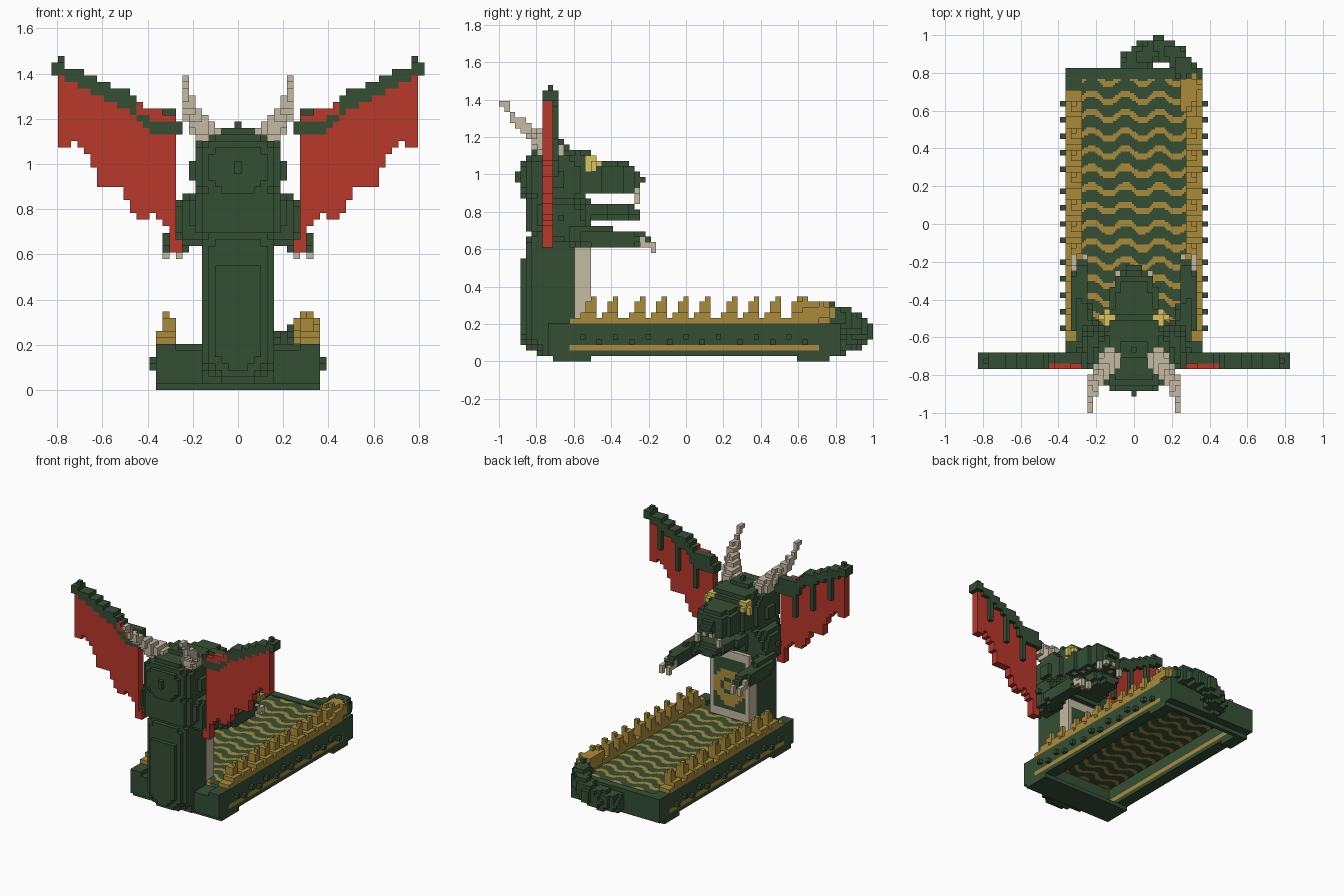
import bpy, bmesh, math
from mathutils import Vector

if "Cube" in bpy.data.objects:
    bpy.data.objects.remove(bpy.data.objects["Cube"])

V = 2 / 69  # cell size of the block style


def material(name, rgb):
    m = bpy.data.materials.new(name)
    m.diffuse_color = (*rgb, 1)
    m.use_nodes = True
    m.node_tree.nodes["Principled BSDF"].inputs["Base Color"].default_value = m.diffuse_color
    return m


GREEN, RED, GOLD, BONE, YELLOW = range(5)
MATS = [material("dark green", (0.036, 0.078, 0.036)),
        material("wing red", (0.49, 0.040, 0.024)),
        material("old gold", (0.40, 0.26, 0.042)),
        material("bone", (0.56, 0.49, 0.36)),
        material("eye yellow", (0.70, 0.55, 0.11))]

SIDES = [((1, 0, 0), ((1, 0, 0), (1, 1, 0), (1, 1, 1), (1, 0, 1))),
         ((-1, 0, 0), ((0, 0, 0), (0, 0, 1), (0, 1, 1), (0, 1, 0))),
         ((0, 1, 0), ((0, 1, 0), (0, 1, 1), (1, 1, 1), (1, 1, 0))),
         ((0, -1, 0), ((0, 0, 0), (1, 0, 0), (1, 0, 1), (0, 0, 1))),
         ((0, 0, 1), ((0, 0, 1), (1, 0, 1), (1, 1, 1), (0, 1, 1))),
         ((0, 0, -1), ((0, 0, 0), (0, 1, 0), (1, 1, 0), (1, 0, 0)))]


class Blocks:
    """A part made of cubic cells; only outer faces are built."""

    def __init__(self, name):
        self.name, self.cells = name, {}

    def box(self, mat, x, y, z, test=None, mirror=True):
        r = lambda a, s: range(math.ceil(a[0] / V - s - 1e-6), math.floor(a[1] / V - s + 1e-6) + 1)
        for i in r(x, 0):
            for j in r(y, 0):
                for k in r(z, 0.5):
                    if test is None or test(i * V, j * V, (k + .5) * V):
                        self.cells[i, j, k] = mat
                        if mirror:
                            self.cells[-i, j, k] = mat

    def ball(self, mat, c, h, e=2, mirror=True):
        b = [(c[n] - h[n], c[n] + h[n]) for n in range(3)]
        self.box(mat, *b, lambda *p: sum(abs((p[n] - c[n]) / h[n]) ** e for n in range(3)) <= 1, mirror)

    def tube(self, mat, pts, r0, r1, mirror=True):
        n = (len(pts) - 1) * 12
        for s in range(n + 1):
            i = min(s // 12, len(pts) - 2)
            c = Vector(pts[i]).lerp(Vector(pts[i + 1]), s / 12 - i)
            r = r0 + (r1 - r0) * s / n
            self.ball(mat, c, (r, r, r), 2, mirror)
            q = (round(c.x / V), round(c.y / V), math.floor(c.z / V))
            self.cells[q] = mat
            if mirror:
                self.cells[-q[0], q[1], q[2]] = mat

    def build(self):
        verts, faces, idx = {}, [], []
        for (i, j, k), m in self.cells.items():
            for d, quad in SIDES:
                if (i + d[0], j + d[1], k + d[2]) not in self.cells:
                    faces.append([verts.setdefault((i + a, j + b, k + c), len(verts)) for a, b, c in quad])
                    idx.append(m)
        me = bpy.data.meshes.new(self.name)
        me.from_pydata([((a - .5) * V, (b - .5) * V, c * V) for a, b, c in verts], [], faces)
        finish(me, self.name, idx)


def finish(me, name, idx):
    used = sorted(set(idx))
    for m in used:
        me.materials.append(MATS[m])
    for p, m in zip(me.polygons, idx):
        p.material_index = used.index(m)
    bpy.context.collection.objects.link(bpy.data.objects.new(name, me))


def inside(poly, a, b):
    hit = False
    for (x0, y0), (x1, y1) in zip(poly, poly[1:] + poly[:1]):
        if (y0 > b) != (y1 > b) and a < (x1 - x0) * (b - y0) / (y1 - y0) + x0:
            hit = not hit
    return hit


# bed frame: hollow, with rails, end boards, feet, gold stripes and studs
p = Blocks("bed_frame")
p.box(GREEN, (.275, .37), (-.73, .82), (.03, .19))
p.box(GREEN, (0, .37), (.77, .82), (.03, .19))
p.box(GREEN, (0, .37), (-.73, -.6), (.03, .16))
p.box(GREEN, (0, .37), (-.70, -.50), (0, .03))
p.box(GREEN, (.275, .37), (.59, .78), (0, .03))
p.box(GREEN, (0, .37), (.74, .78), (0, .03))
p.box(GOLD, (.275, .37), (-.62, .72), (.17, .22))
p.box(GREEN, (.345, .37), (-.62, .72), (.17, .19))
p.box(GOLD, (.275, .37), (-.62, .71), (.058, .09))
for n in range(14):
    y, z = -.565 + n * .0935, .115 if n % 2 else .144
    p.box(GREEN, (.37, .395), (y - .0145, y + .0145), (z - .0145, z + .0144))
p.build()

# gold spikes along both rails
p = Blocks("rail_spikes")
for n in range(10):
    y = round((-.49 + n * .124) / V) * V
    p.box(GOLD, (.275, .355), (y - 2.1 * V, y + .1 * V), (.215, .262))
    p.box(GOLD, (.285, .345), (y - 1.1 * V, y + .1 * V), (.215, .305))
    p.box(GOLD, (.305, .33), (y - .1 * V, y + .1 * V), (.215, .35))
p.build()

# blanket: thin double sheet with wavy gold rows
bm = bmesh.new()
NX, NY, X0, Y0, Y1 = 54, 130, .275, -.60, .79
idx = []
for z in (.195, .168):
    g = [[bm.verts.new((-X0 + 2 * X0 * i / NX, Y0 + (Y1 - Y0) * j / NY, z)) for j in range(NY + 1)]
         for i in range(NX + 1)]
    for i in range(NX):
        for j in range(NY):
            q = [g[i][j], g[i + 1][j], g[i + 1][j + 1], g[i][j + 1]]
            bm.faces.new(q if z > .18 else q[::-1])
            x, y = -X0 + 2 * X0 * (i + .5) / NX, Y0 + (Y1 - Y0) * (j + .5) / NY
            w = max(-1, min(1, 1.3 * math.sin(math.tau * x / .18)))
            idx.append(GOLD if (y + .02 * w + .03) % .0973 < .034 else GREEN)
me = bpy.data.meshes.new("blanket")
bm.to_mesh(me)
bm.free()
finish(me, "blanket", idx)

# dragon body forming the headboard, rounded towards the front
p = Blocks("headboard_body")
p.box(GREEN, (0, .165), (-.9, -.59), (.03, .68), lambda x, y, z: (x / .178) ** 2.6
      + abs((y + .70) / (.19 if z < .54 else .165)) ** 2.6 + abs((z - .42) / .39) ** 7 < 1)
p.box(GREEN, (0, .165), (-.77, -.59), (.03, .54))
p.box(GREEN, (0, .12), (-.83, -.59), (.40, .88))
p.ball(GREEN, (0, -.69, .79), (.21, .175, .12), 4)
p.ball(GREEN, (.18, -.66, .755), (.10, .125, .125), 2.5)
p.box(GREEN, (.28, .30), (-.68, -.65), (.75, .79))
p.build()

# chest panel with gold emblem on the bed side
p = Blocks("chest_panel")
p.box(BONE, (0, .165), (-.595, -.50), (.19, .69))
p.box(GREEN, (0, .125), (-.53, -.50), (.25, .63))
p.box(GOLD, (-.12, .12), (-.53, -.50), (.28, .60), lambda x, y, z: math.hypot(x, z - .43) < .13
      and not (.035 < math.hypot(x, z - .43) < .065 and x > -.01), False)
p.build()

# arms and claws
p = Blocks("arms")
p.tube(GREEN, [(.22, -.62, .69), (.28, -.50, .665), (.29, -.36, .655), (.28, -.23, .65)], .068, .042)
for x in (.25, .31):
    p.tube(BONE, [(x, -.24, .64), (x, -.20, .62), (x, -.165, .59)], .015, .01)
p.build()

# head: skull, snout, lower jaw, teeth, eyes
p = Blocks("head")
p.ball(GREEN, (0, -.70, .98), (.205, .19, .16), 2.8)
p.box(GREEN, (0, .165), (-.8, -.54), (.85, 1.10))
p.box(GREEN, (0, .08), (-.70, -.61), (1.08, 1.16))
p.box(GREEN, (0, .02), (-.69, -.64), (1.15, 1.19))
p.box(GREEN, (0, .01), (-.92, -.87), (.96, 1.02))
p.box(GREEN, (.20, .22), (-.70, -.67), (.96, 1.02))
snout = [(-.6, 1.13), (-.52, 1.12), (-.47, 1.06), (-.30, 1.06), (-.26, 1.01), (-.22, .97), (-.27, .885), (-.6, .885)]
half = lambda y: .17 - .08 * (y + .55) / .3
p.box(GREEN, (0, .2), (-.6, -.22), (.87, 1.14), lambda x, y, z: inside(snout, y, z)
      and x < half(y) - (.03 if z > 1.03 else 0) - (.05 if y > -.27 else 0))
p.box(GREEN, (0, .2), (-.6, -.26), (.755, .845), lambda x, y, z: x < half(y) - .02 - (.03 if z < .785 else 0)
      and not (y > -.28 and z > .815))
p.box(BONE, (.08, .10), (-.28, -.25), (.84, .895))
for n in range(5):
    y = round(-.48 / V + 2 * n) * V
    x = round((half(y) - .05) / V) * V
    p.box(BONE, (x - .01, x + .01), (y - .01, y + .01), (.90, .92))
p.ball(YELLOW, (.14, -.50, 1.05), (.036, .037, .045), 3)
p.build()

# horns
p = Blocks("horns")
p.tube(BONE, [(.125, -.72, 1.12), (.165, -.77, 1.165), (.21, -.85, 1.24), (.235, -.92, 1.31), (.245, -.99, 1.39)],
       .066, .004)
p.build()

# wings: red membrane, green spar and short ribs on the bed side
p = Blocks("wings")
skin = [(.27, 1.22), (.40, 1.245), (.45, 1.28), (.80, 1.42), (.80, 1.065), (.73, 1.095), (.67, 1.06), (.61, .90),
        (.52, .885), (.46, .77), (.43, .75), (.36, .78), (.31, .70), (.29, .62), (.26, .62)]
p.box(RED, (.26, .81), (-.765, -.715), (.6, 1.45), lambda x, y, z: inside(skin, x, z))
spar = [(.25, 1.125), (.37, 1.13), (.50, 1.24), (.65, 1.32), (.80, 1.40), (.80, 1.44), (.67, 1.40), (.50, 1.325),
        (.40, 1.25), (.30, 1.19), (.25, 1.18)]
p.box(GREEN, (.24, .82), (-.765, -.69), (1.1, 1.46), lambda x, y, z: inside(spar, x, z)
      and not (y < -.74 and .26 < x < .46 and z > 1.19 + .3 * max(0, x - .36)))
p.box(GREEN, (.27, .45), (-.735, -.69), (1.15, 1.235))
p.box(GREEN, (.77, .83), (-.765, -.69), (1.405, 1.44))
p.box(GREEN, (.77, .80), (-.75, -.70), (1.43, 1.479))
for x, top, low in ((.70, 1.36, 1.19), (.55, 1.28, 1.08), (.41, 1.2, 1.0)):
    p.box(GREEN, (x - .015, x + .015), (-.71, -.69), (low, top))
p.build()

# tail curling over the foot end, with gold tip
p = Blocks("tail")
p.tube(GREEN, [(-.01, .85, .11), (.06, .90, .13), (.13, .935, .16), (.22, .89, .21), (.27, .83, .24), (.30, .75, .255)],
       .07, .054, False)
p.tube(GOLD, [(.30, .73, .265), (.30, .67, .27), (.30, .61, .29)], .065, .045, False)
p.build()
